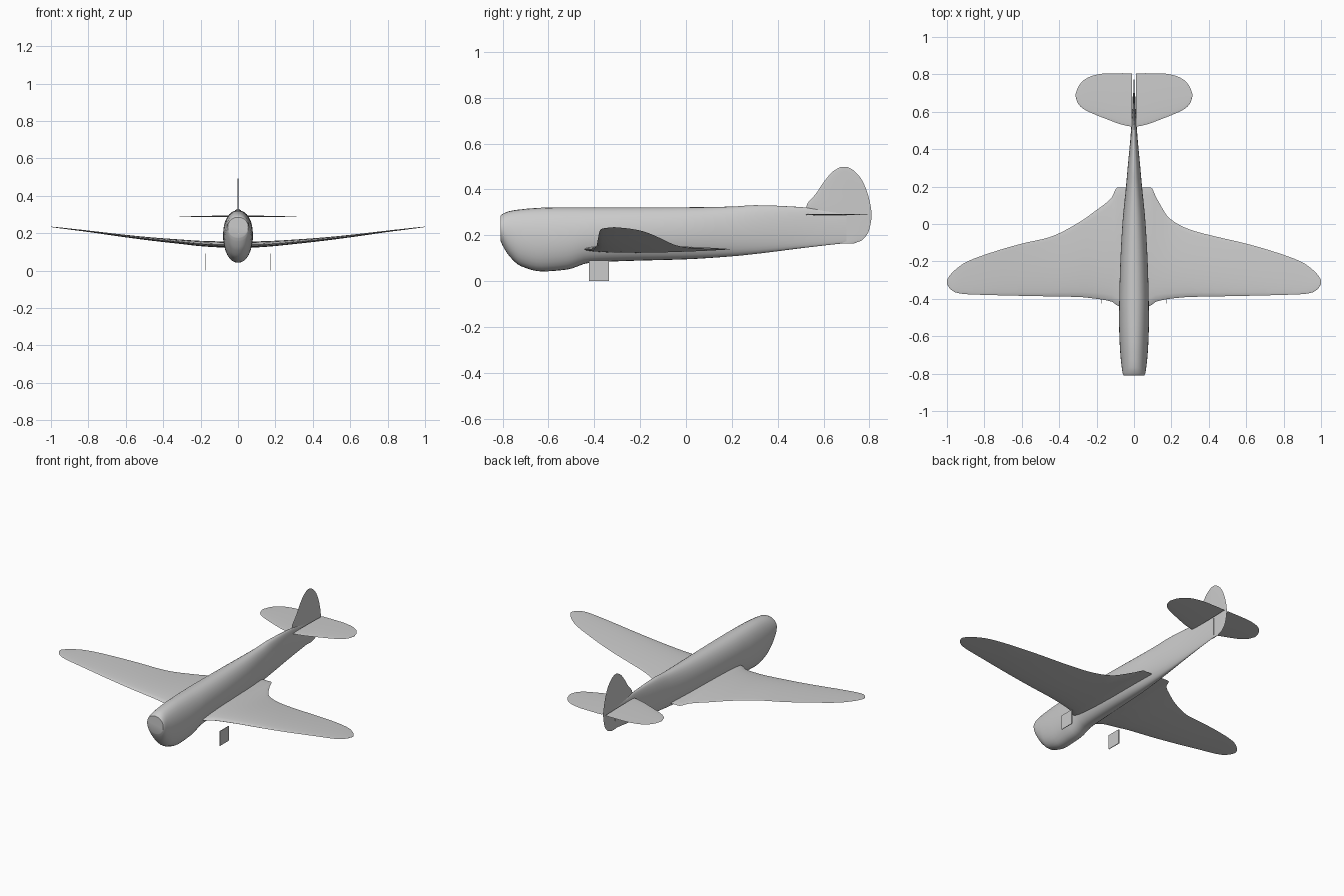
import bpy, bmesh, math
from mathutils import Vector

cube = bpy.data.objects.get("Cube")
if cube:
    bpy.data.objects.remove(cube)

grey = bpy.data.materials.new("light grey")
grey.use_nodes = True
colour = (0.6, 0.6, 0.6, 1)
grey.diffuse_color = colour
grey.node_tree.nodes["Principled BSDF"].inputs["Base Color"].default_value = colour


def finish(name, bm, angle=40):
    bmesh.ops.recalc_face_normals(bm, faces=bm.faces)
    mesh = bpy.data.meshes.new(name)
    bm.to_mesh(mesh)
    bm.free()
    mesh.materials.append(grey)
    ob = bpy.data.objects.new(name, mesh)
    bpy.context.collection.objects.link(ob)
    bpy.ops.object.select_all(action="DESELECT")
    ob.select_set(True)
    bpy.context.view_layer.objects.active = ob
    bpy.ops.object.shade_smooth_by_angle(angle=math.radians(angle))
    return ob


def refine(stations, steps=4):
    """Smooth the station table with a limited cubic, keyed on its first column."""
    def slope(i, k):
        if i in (0, len(stations) - 1):
            j = min(i, len(stations) - 2)
            return (stations[j + 1][k] - stations[j][k]) / (stations[j + 1][0] - stations[j][0])
        a, b, c = stations[i - 1:i + 2]
        s, t = (b[k] - a[k]) / (b[0] - a[0]), (c[k] - b[k]) / (c[0] - b[0])
        return 0 if s * t <= 0 else 2 * s * t / (s + t)
    rows = []
    for i in range(len(stations) - 1):
        a, b = stations[i], stations[i + 1]
        h = b[0] - a[0]
        for n in range(steps):
            t = n / steps
            row = [a[0] + h * t]
            for k in range(1, len(a)):
                row.append((2*t**3 - 3*t*t + 1) * a[k] + (t**3 - 2*t*t + t) * h * slope(i, k)
                           + (3*t*t - 2*t**3) * b[k] + (t**3 - t*t) * h * slope(i + 1, k))
            rows.append(row)
    return rows + [list(stations[-1])]


def loft(name, rings, angle=40):
    bm = bmesh.new()
    loops = [[bm.verts.new(p) for p in ring] for ring in rings]
    n = len(loops[0])
    for a, b in zip(loops, loops[1:]):
        for i in range(n):
            bm.faces.new((a[i], a[(i + 1) % n], b[(i + 1) % n], b[i]))
    bm.faces.new(loops[0])
    bm.faces.new(loops[-1])
    return finish(name, bm, angle)


def foil(front, back, thick, n=12):
    """Closed aerofoil section as (chord position, offset) pairs."""
    pts = []
    for i in range(2 * n):
        a = math.pi * i / n
        c = (1 - math.cos(a)) / 2
        t = 1.6 * thick * (math.sqrt(c) * (1 - c) + 0.02 * c) * 0.81
        pts.append((front + (back - front) * c, t if i < n else -t))
    return pts


# Fuselage: y, top, bottom, half width
body = [(-.81, .285, .178, .055), (-.80, .293, .155, .06), (-.77, .305, .108, .065),
        (-.72, .313, .065, .071), (-.63, .32, .042, .077), (-.52, .322, .05, .08),
        (-.42, .322, .08, .079), (-.25, .322, .088, .075), (0, .322, .095, .062),
        (.2, .325, .108, .043), (.3, .331, .118, .034), (.5, .323, .143, .016),
        (.6, .31, .155, .01), (.7, .3, .166, .006)]
rings = []
for y, top, low, half in refine(body):
    mid, height = (top + low) / 2, (top - low) / 2
    ring = []
    for i in range(32):
        a = math.tau * i / 32
        c, s = math.cos(a), math.sin(a)
        ring.append((half * math.copysign(abs(c) ** 0.9, c), y, mid + height * s))
    rings.append(ring)
loft("fuselage", rings, 50)

# Wings: span, leading edge, trailing edge, mid height, half thickness
outer = [(.3, -.39, -.03, .153, .025), (.45, -.387, -.07, .167, .019),
         (.6, -.384, -.105, .184, .014), (.8, -.379, -.165, .21, .008),
         (.9, -.375, -.205, .222, .006), (.95, -.367, -.24, .228, .005),
         (.985, -.345, -.275, .232, .003), (1, -.32, -.3, .234, .002)]
root = [(.03, -.46, .195, .139, .034), (.09, -.435, .195, .139, .034),
        (.12, -.415, .14, .14, .033)]
trail = {"left": [(.19, -.4, .03, .144, .03)], "right": [(.2, -.4, .075, .144, .03)]}
for side, sign in (("left", 1), ("right", -1)):
    table = root + trail[side] + outer
    if side == "right":
        table[4] = (.3, -.39, .005, .153, .025)
    rings = [[(sign * x, y, z + dz * (1.0 if dz > 0 else 0.9)) for y, dz in foil(le, te, t)]
             for x, le, te, z, t in refine(table)]
    loft(side + "_wing", rings)

# Tailplane: span, leading edge, trailing edge, half thickness
tail = [(.012, .52, .805, .007), (.06, .53, .806, .007), (.15, .562, .805, .006),
        (.22, .59, .793, .005), (.27, .615, .768, .004), (.3, .645, .73, .003),
        (.312, .68, .695, .002)]
for side, sign in (("left", 1), ("right", -1)):
    loft(side + "_tailplane", [[(sign * x, y, .29 + dz) for y, dz in foil(le, te, t)]
                               for x, le, te, t in refine(tail)])

# Fin and rudder: height, leading edge, trailing edge, half thickness
fin = [(.163, .68, .73, .005), (.18, .66, .77, .006), (.22, .62, .798, .006),
       (.29, .55, .81, .007), (.325, .525, .806, .007), (.38, .566, .793, .006),
       (.44, .607, .768, .005), (.48, .643, .735, .004), (.498, .675, .705, .002)]
loft("fin_and_rudder", [[(dx, y, z) for y, dx in foil(le, te, t)]
                        for z, le, te, t in refine(fin)])

# Undercarriage doors
for side, sign in (("left", 1), ("right", -1)):
    bm = bmesh.new()
    bmesh.ops.create_cube(bm, size=1)
    for v in bm.verts:
        v.co = Vector((sign * .172 + v.co.x * .004, -.38 + v.co.y * .088, .045 + v.co.z * .09))
    finish(side + "_gear_door", bm)
